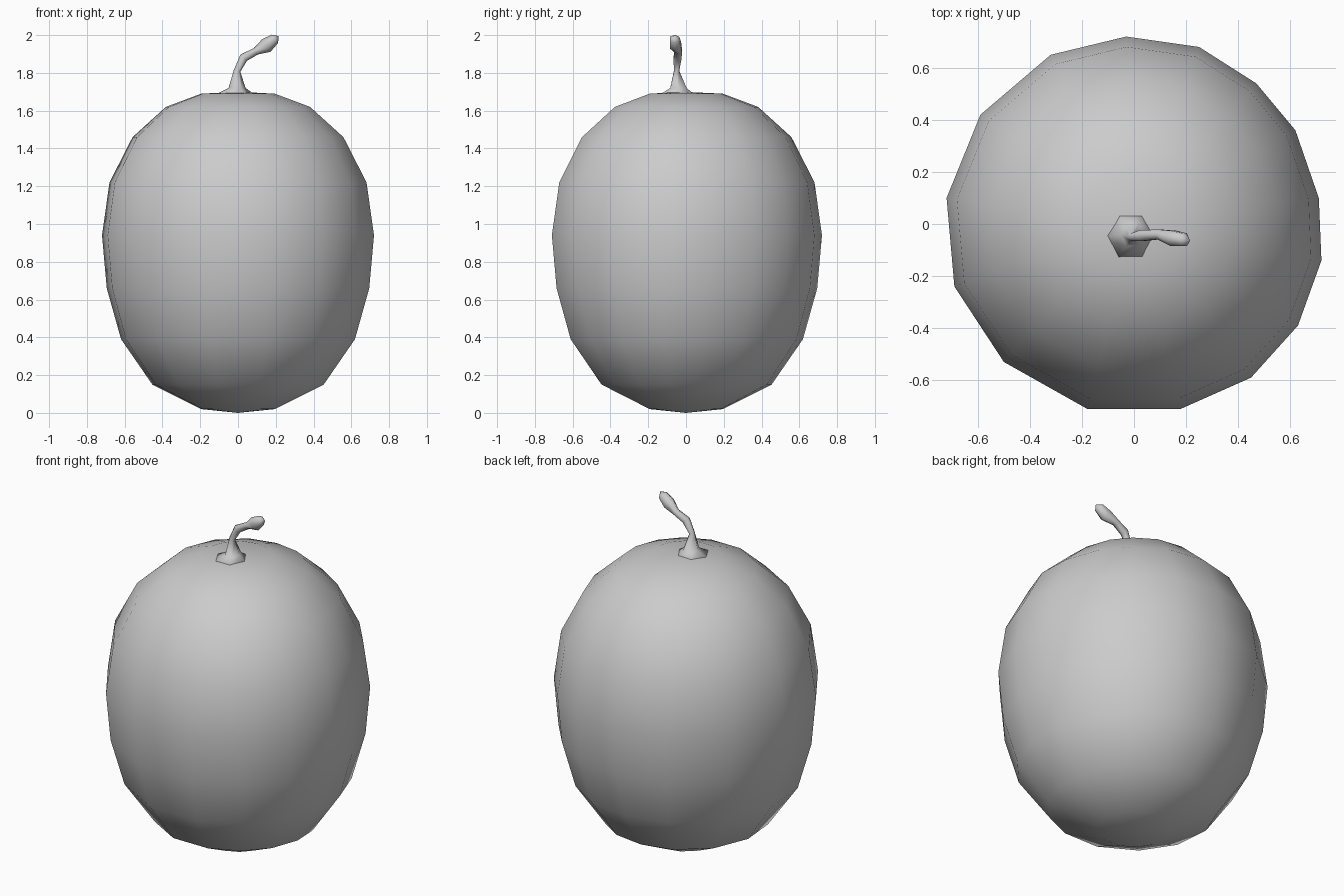
import bpy, bmesh, math
from mathutils import Vector

cube = bpy.data.objects.get("Cube")
if cube:
    bpy.data.objects.remove(cube, do_unlink=True)

grey = bpy.data.materials.new("plain_grey")
grey.use_nodes = True
grey.diffuse_color = (0.6, 0.6, 0.6, 1)
grey.node_tree.nodes["Principled BSDF"].inputs["Base Color"].default_value = (0.6, 0.6, 0.6, 1)


def loft(name, rings, bottom, top):
    """Skin a stack of equal rings and close both ends with fans."""
    bm = bmesh.new()
    loops = [[bm.verts.new(p) for p in ring] for ring in rings]
    n = len(loops[0])
    for low, high in zip(loops, loops[1:]):
        for i in range(n):
            j = (i + 1) % n
            bm.faces.new((low[i], low[j], high[j], high[i]))
    for loop, tip in ((loops[0], bottom), (loops[-1], top)):
        v = bm.verts.new(tip)
        for i in range(n):
            bm.faces.new((loop[i], loop[(i + 1) % n], v))
    bmesh.ops.recalc_face_normals(bm, faces=bm.faces)
    for f in bm.faces:
        f.smooth = True
    mesh = bpy.data.meshes.new(name)
    bm.to_mesh(mesh)
    bm.free()
    mesh.materials.append(grey)
    obj = bpy.data.objects.new(name, mesh)
    bpy.context.collection.objects.link(obj)
    return obj


# Fruit body: slightly uneven round outline scaled along an egg profile
outline = [(.71, .1), (.62, .36), (.47, .54), (.25, .68), (-.03, .72),
           (-.32, .65), (-.59, .42), (-.72, .1), (-.69, -.24), (-.5, -.53),
           (-.18, -.71), (.18, -.71), (.45, -.59), (.63, -.39), (.72, -.14)]
profile = [(.27, .02), (.63, .15), (.86, .39), (.965, .66), (1, .94),
           (.945, 1.22), (.775, 1.46), (.53, 1.62), (.27, 1.69)]
loft("fruit_body", [[(x * s, y * s, z) for x, y in outline] for s, z in profile],
     (0, 0, 0), (0, -.02, 1.7))

# Stem: flared foot, thin bent neck, swollen tip
path = [((-.02, -.05, 1.67), .13, .13), ((-.005, -.04, 1.72), .045, .05),
        ((-.005, -.05, 1.81), .018, .016), ((.03, -.045, 1.88), .024, .024),
        ((.095, -.04, 1.915), .02, .022), ((.15, -.055, 1.945), .04, .034),
        ((.195, -.06, 1.98), .028, .028)]
centres = [Vector(p) for p, _, _ in path]
rings = []
for k, (p, a, b) in enumerate(path):
    # The foot lies level; later rings face along the bend
    along = centres[min(k + 1, len(path) - 1)] - centres[max(k - 1, 0)]
    if k < 2:
        along = Vector((0, 0, 1))
    side = Vector((0, 1, 0))
    across = side.cross(along).normalized()
    rings.append([centres[k] + across * a * math.cos(t) + side * b * math.sin(t)
                  for t in (math.tau * i / 6 for i in range(6))])
loft("stem", rings, (-.02, -.05, 1.65), (.215, -.065, 1.995))
